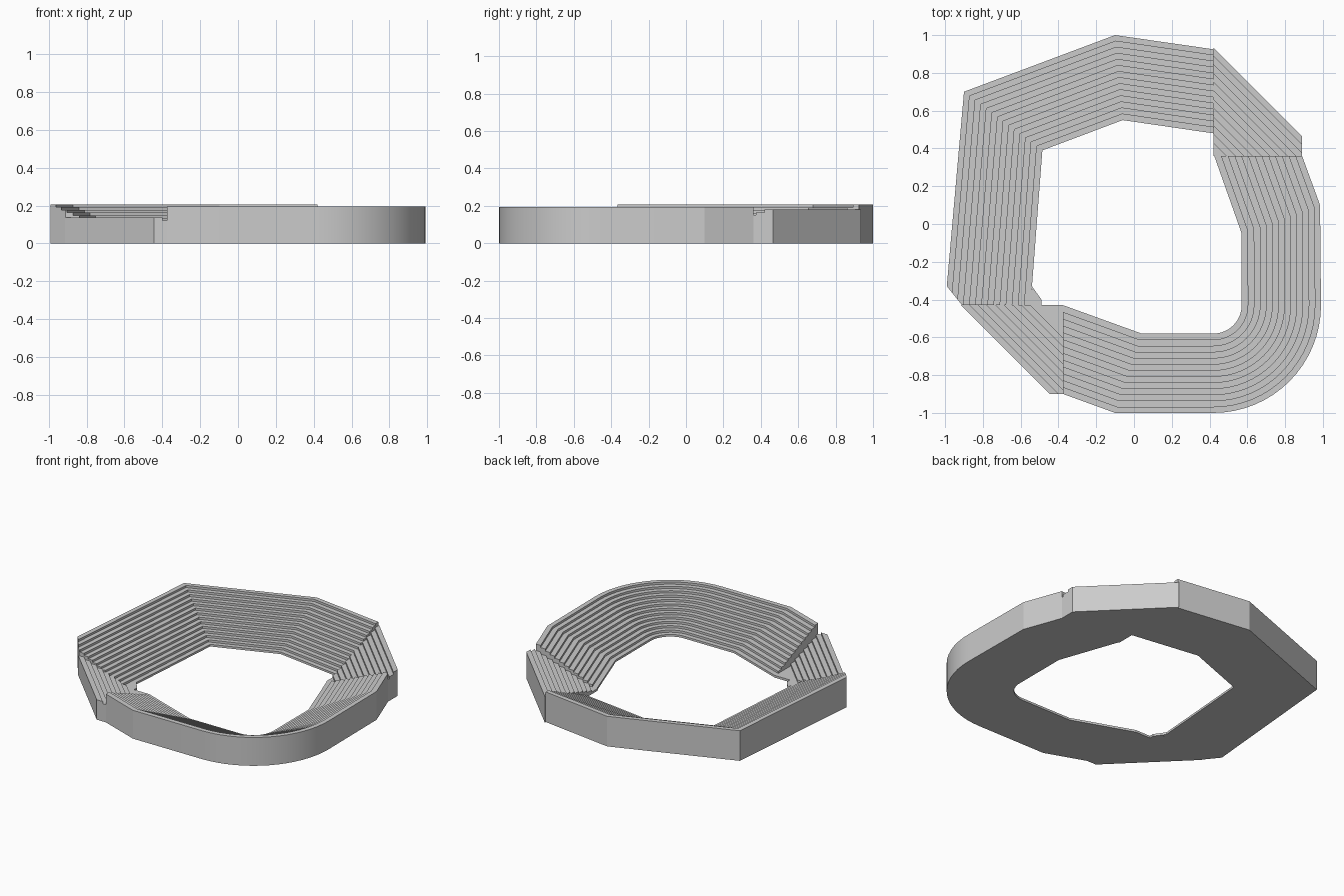
import bpy
import bmesh
import math
from mathutils import Vector

cube = bpy.data.objects.get("Cube")
if cube:
    bpy.data.objects.remove(cube, do_unlink=True)

concrete = bpy.data.materials.new("concrete grey")
concrete.use_nodes = True
colour = (0.6, 0.6, 0.6, 1)
concrete.diffuse_color = colour
concrete.node_tree.nodes["Principled BSDF"].inputs["Base Color"].default_value = colour


def finish(bm, name):
    bmesh.ops.recalc_face_normals(bm, faces=bm.faces)
    mesh = bpy.data.meshes.new(name)
    bm.to_mesh(mesh)
    bm.free()
    mesh.materials.append(concrete)
    obj = bpy.data.objects.new(name, mesh)
    bpy.context.collection.objects.link(obj)
    bpy.ops.object.select_all(action='DESELECT')
    obj.select_set(True)
    bpy.context.view_layer.objects.active = obj
    bpy.ops.object.shade_smooth_by_angle(angle=math.radians(12))


def terrace(name, outer, inner, steps, height, cuts=(), apron=0.0):
    """Stepped stand lofted from the outer wall down to the inner edge.
    cuts: (point, outward normal) planes that trim it; apron widens the last tread."""
    profile = [(0, 0)]
    for k in range(steps):
        z = height * (steps - k) / steps
        end = (k + 1) / steps + (apron if k == steps - 1 else 0)
        profile += [(k / steps, z), (end, z)]
    profile.append((profile[-1][0], 0))

    bm = bmesh.new()
    rings = []
    for a, b in zip(outer, inner):
        a, b = Vector((*a, 0)), Vector((*b, 0))
        rings.append([bm.verts.new(a + (b - a) * t + Vector((0, 0, z)))
                      for t, z in profile])
    n = len(profile)
    for r, s in zip(rings, rings[1:]):
        for i in range(n):
            j = (i + 1) % n
            bm.faces.new((r[i], r[j], s[j], s[i]))
    bm.faces.new(rings[0])
    bm.faces.new(rings[-1])

    for point, normal in cuts:
        geom = bm.verts[:] + bm.edges[:] + bm.faces[:]
        bmesh.ops.bisect_plane(bm, geom=geom, dist=1e-5, plane_co=(*point, 0),
                               plane_no=(*normal, 0), clear_outer=True)
        rim = [e for e in bm.edges if e.is_boundary]
        if rim:
            bmesh.ops.holes_fill(bm, edges=rim, sides=0)
    finish(bm, name)


def arc(cx, cy, radius, segments=16):
    return [(cx + radius * math.sin(math.pi / 2 * i / segments),
             cy - radius * math.cos(math.pi / 2 * i / segments))
            for i in range(segments + 1)]


# Tall angular stand along the left and back
terrace("back_stand",
        [(-1.0, -0.43), (-0.90, 0.70), (-0.10, 1.0), (0.42, 0.925)],
        [(-0.548, -0.43), (-0.485, 0.39), (-0.06, 0.55), (0.42, 0.48)],
        14, 0.207, [((-0.99, -0.33), (-0.10, -0.08))])

# Front and right stand with the rounded corner
terrace("front_stand",
        [(-0.375, -0.90), (-0.10, -1.0)] + arc(0.42, -0.43, 0.57)
        + [(0.985, 0.10), (0.89, 0.36)],
        [(-0.375, -0.43), (0.04, -0.58)] + arc(0.42, -0.43, 0.15)
        + [(0.57, -0.05), (0.425, 0.36)],
        13, 0.195)


# Straight diagonal corner stands, trimmed to meet their neighbours
def corner(name, middle, inward, steps, height, cuts):
    middle, inward = Vector(middle), Vector(inward).normalized()
    along = Vector((-inward.y, inward.x))
    outer = [middle - along, middle + along]
    inner = [p + inward * 0.0325 * steps for p in outer]
    terrace(name, outer, inner, steps, height, cuts, apron=1.0)


corner("front_corner_stand", (-0.68, -0.665), (1, 1), 9, 0.137,
       [((-0.375, 0), (1, 0)), ((0, -0.43), (0, 1)), ((0, -0.90), (0, -1))])
corner("back_corner_stand", (0.66, 0.695), (-1, -1), 12, 0.18,
       [((0.42, 0), (-1, 0)), ((0.89, 0), (1, 0)), ((0, 0.36), (0, -1))])

# Low landing beside the front corner
bm = bmesh.new()
base = bm.faces.new([bm.verts.new((x, y, 0)) for x, y in
                     [(-0.548, -0.43), (-0.49, -0.43), (-0.49, -0.40), (-0.54, -0.33)]])
top = bmesh.ops.extrude_face_region(bm, geom=[base], use_keep_orig=True)["geom"]
bmesh.ops.translate(bm, vec=(0, 0, 0.015),
                    verts=[g for g in top if isinstance(g, bmesh.types.BMVert)])
finish(bm, "corner_landing")
